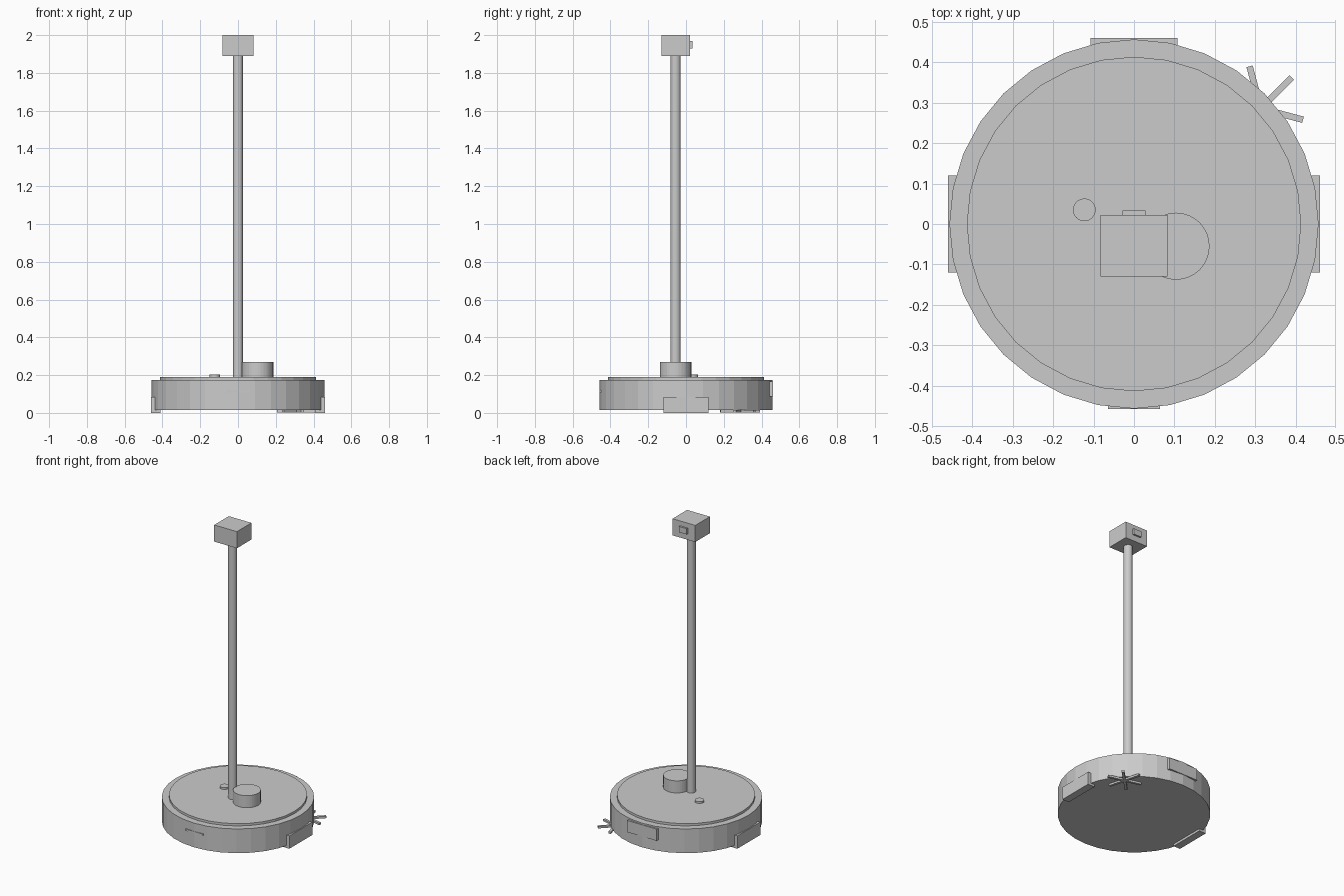
import bpy
from math import radians, cos, sin

if "Cube" in bpy.data.objects:
    bpy.data.objects.remove(bpy.data.objects["Cube"])


def cylinder(name, x, y, radius, z0, z1, sides=32):
    bpy.ops.mesh.primitive_cylinder_add(vertices=sides, radius=radius, depth=z1 - z0,
                                        location=(x, y, (z0 + z1) / 2))
    bpy.context.object.name = name
    return bpy.context.object


def box(name, lo, hi, angle=0):
    centre = [(a + b) / 2 for a, b in zip(lo, hi)]
    bpy.ops.mesh.primitive_cube_add(size=1, location=centre, rotation=(0, 0, angle))
    ob = bpy.context.object
    ob.name = name
    ob.scale = [b - a for a, b in zip(lo, hi)]
    return ob


# Round body and raised lid
cylinder("body", 0, 0, 0.457, 0.015, 0.175)
cylinder("lid", 0, 0, 0.414, 0.17, 0.19)

# Sensor turret and button on the lid
cylinder("sensor_turret", 0.104, -0.055, 0.083, 0.185, 0.27)
cylinder("button", -0.123, 0.035, 0.028, 0.185, 0.202)

# Mast with the camera head
cylinder("mast", 0, -0.055, 0.027, 0.18, 1.9)
box("camera_head", (-0.083, -0.13, 1.89), (0.083, 0.022, 2.0))
box("camera_lens", (-0.029, 0.015, 1.93), (0.029, 0.034, 1.968))

# Wheel housings, left and right
for side, label in ((-1, "left"), (1, "right")):
    xs = sorted((side * 0.41, side * 0.46))
    box(f"wheel_{label}", (xs[0], -0.12, 0), (xs[1], 0.12, 0.085))

# Back panel and thin front slot
box("back_panel", (-0.108, 0.43, 0.088), (0.108, 0.46, 0.165))
box("front_slot", (-0.064, -0.458, 0.108), (0.064, -0.43, 0.12))

# Side brush: six bristles around a centre under the rim
cx, cy, length = 0.314, 0.286, 0.108
for i in range(6):
    a = radians(45 + 60 * i)
    mx, my = cx + cos(a) * length / 2, cy + sin(a) * length / 2
    box(f"brush_bristle_{i + 1}", (mx - length / 2, my - 0.008, 0.003),
        (mx + length / 2, my + 0.008, 0.016), a)
